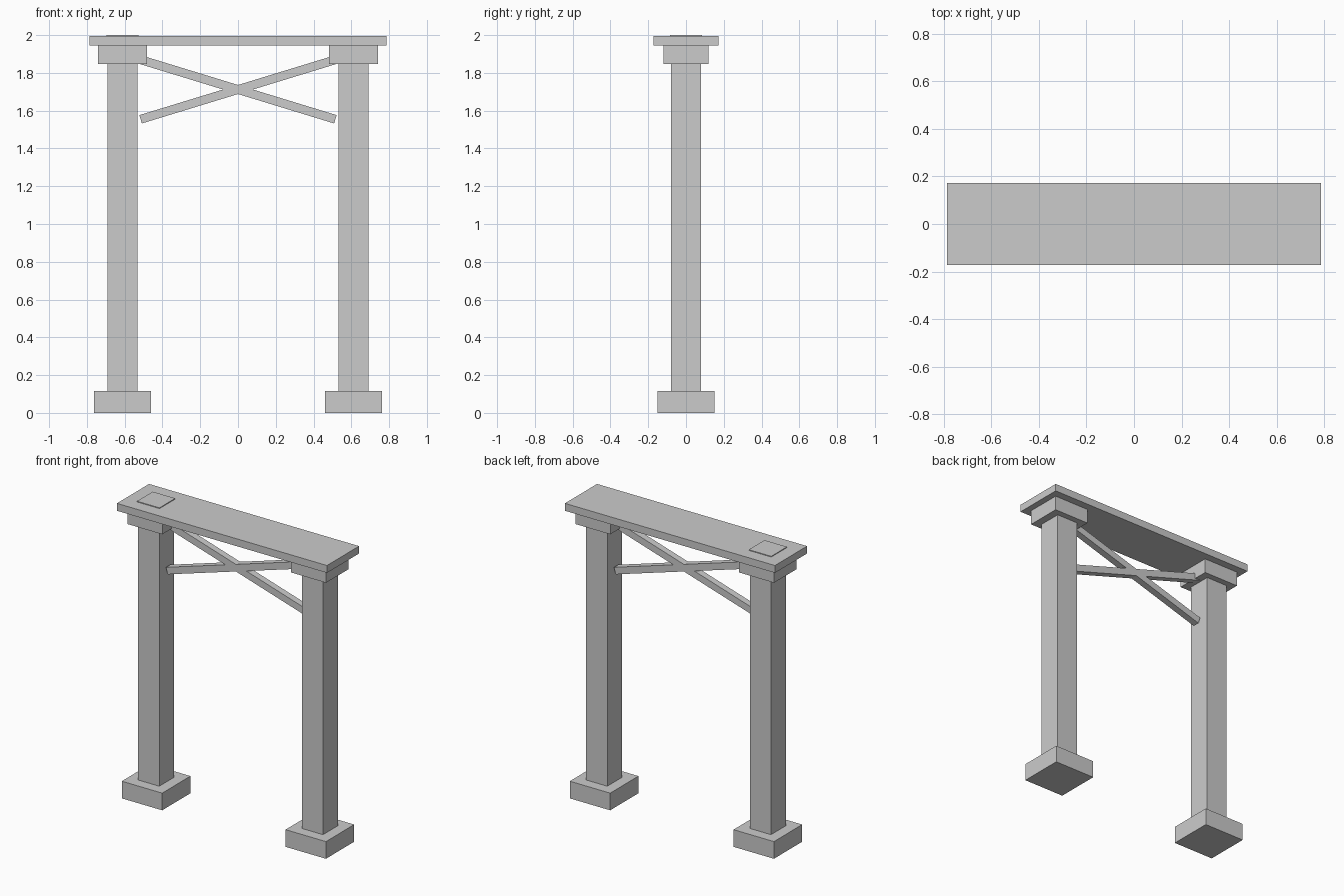
import bpy
import math

if "Cube" in bpy.data.objects:
    bpy.data.objects.remove(bpy.data.objects["Cube"])


def box(name, center, size, tilt=0.0):
    """Box of a given size, optionally tilted about the y axis."""
    bpy.ops.mesh.primitive_cube_add(size=1, location=center, rotation=(0, tilt, 0))
    obj = bpy.context.object
    obj.name = name
    obj.scale = size
    bpy.ops.object.transform_apply(location=False, rotation=False, scale=True)
    return obj


def slab(name, x, wx, wy, z0, z1):
    """Upright box between two heights."""
    return box(name, (x, 0, (z0 + z1) / 2), (wx, wy, z1 - z0))


POST_X = 0.612
BASE_TOP, CAPITAL_BOTTOM, BEAM_BOTTOM, BEAM_TOP = 0.116, 1.847, 1.945, 1.995

for side, s in (("left", -1), ("right", 1)):
    # Footing, post and capital
    slab(side + "_footing", s * POST_X, 0.302, 0.302, 0, BASE_TOP)
    slab(side + "_post", s * POST_X, 0.158, 0.158, BASE_TOP, CAPITAL_BOTTOM)
    slab(side + "_capital", s * POST_X, 0.26, 0.24, CAPITAL_BOTTOM, BEAM_BOTTOM)
    # Crossed braces between the posts
    box(side + "_brace", (0, 0, 1.712), (1.078, 0.046, 0.046), s * math.radians(17))

# Lintel, with a thin plate above the left post
slab("lintel", 0, 1.57, 0.343, BEAM_BOTTOM, BEAM_TOP)
slab("top_plate", -POST_X, 0.168, 0.168, BEAM_TOP, 2.0)
